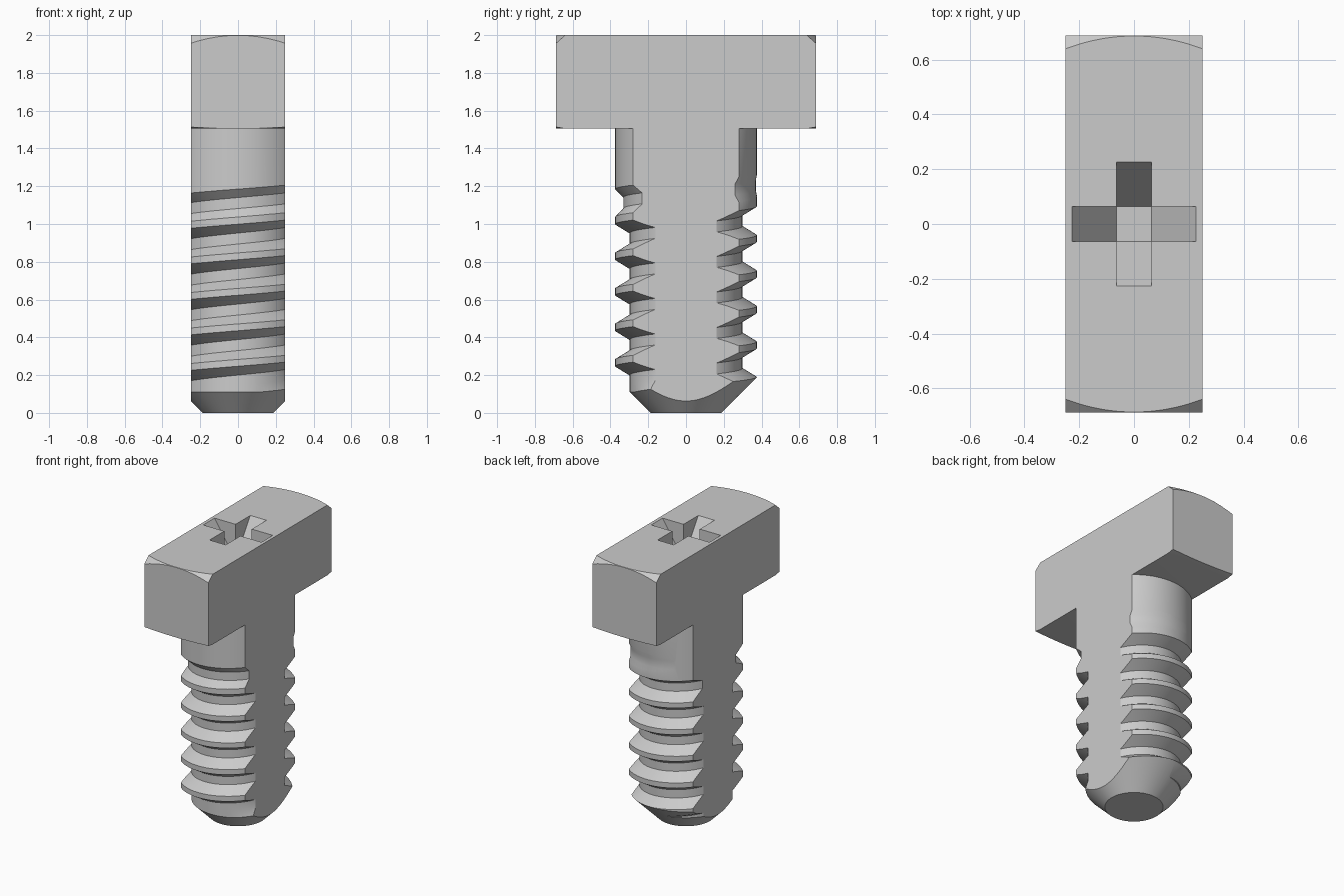
import bpy, bmesh, math

if "Cube" in bpy.data.objects:
    bpy.data.objects.remove(bpy.data.objects["Cube"], do_unlink=True)

SEG = 96
PITCH = 0.188
HALF = 0.25          # half thickness between the two flats
ROOT, CREST = 0.298, 0.38

steel = bpy.data.materials.new("plain grey")
steel.use_nodes = True
GREY = (0.6, 0.6, 0.6, 1)
steel.diffuse_color = GREY
steel.node_tree.nodes["Principled BSDF"].inputs["Base Color"].default_value = GREY


def finish(name, bm):
    bmesh.ops.recalc_face_normals(bm, faces=bm.faces)
    mesh = bpy.data.meshes.new(name)
    bm.to_mesh(mesh)
    bm.free()
    mesh.materials.append(steel)
    obj = bpy.data.objects.new(name, mesh)
    bpy.context.collection.objects.link(obj)
    return obj


def lathe(name, profile):
    """Solid of revolution with flat end caps, turned half a facet."""
    bm = bmesh.new()
    rings = []
    for r, z in profile:
        rings.append([bm.verts.new((r * math.cos(math.tau * (i + 0.5) / SEG),
                                    r * math.sin(math.tau * (i + 0.5) / SEG), z))
                      for i in range(SEG)])
    for a, b in zip(rings, rings[1:]):
        for i in range(SEG):
            j = (i + 1) % SEG
            bm.faces.new((a[i], a[j], b[j], b[i]))
    bm.faces.new(rings[0])
    bm.faces.new(rings[-1])
    return finish(name, bm)


def prism(name, outline, half, along_x):
    """Outline in a vertical plane, extruded both ways by half."""
    bm = bmesh.new()
    ends = [[bm.verts.new((u, s, z) if along_x else (s, u, z)) for u, z in outline]
            for s in (-half, half)]
    n = len(outline)
    for i in range(n):
        j = (i + 1) % n
        bm.faces.new((ends[0][i], ends[0][j], ends[1][j], ends[1][i]))
    for end in ends:
        bm.faces.new(end)
    return finish(name, bm)


def block(name, hy, z0, z1):
    return prism(name, [(-hy, z0), (hy, z0), (hy, z1), (-hy, z1)], HALF, False)


def ramp(value):
    return max(0.0, min(1.0, value))


def helical_core(name):
    """Right-hand thread that starts at the tip and fades out below the shank."""
    bm = bmesh.new()
    columns = []
    for i in range(SEG + 1):
        angle = math.tau * i / SEG
        col = []
        for turn in range(-3, 8):
            crest = 0.312 + PITCH * (turn + i / SEG)
            for dz in (-0.065, -0.015, 0.015, 0.065):
                if abs(dz) > 0.05:
                    groove = crest + math.copysign(PITCH / 2, dz)
                    r = CREST - (CREST - ROOT) * ramp((1.23 - groove) / 0.2)
                else:
                    r = ROOT + (CREST - ROOT) * ramp((crest - 0.09) / 0.08)
                col.append(bm.verts.new((r * math.cos(angle), r * math.sin(angle),
                                         crest + dz)))
        columns.append(col)
    for a, b in zip(columns, columns[1:]):
        for k in range(len(a) - 1):
            bm.faces.new((a[k], b[k], b[k + 1], a[k + 1]))
    bmesh.ops.remove_doubles(bm, verts=bm.verts, dist=0.0001)
    # close both open ends with fans to the axis
    rim = [e for e in bm.edges if e.is_boundary]
    low, high = bm.verts.new((0, 0, -0.2)), bm.verts.new((0, 0, 1.8))
    for e in rim:
        a, b = e.verts
        bm.faces.new((a, b, low if a.co.z < 0.8 else high))
    bmesh.ops.triangulate(bm, faces=bm.faces)
    return finish(name, bm)


def combine(target, tool, operation):
    mod = target.modifiers.new("cut", "BOOLEAN")
    mod.operation = operation
    mod.solver = "EXACT"
    mod.object = tool
    bpy.context.view_layer.objects.active = target
    bpy.ops.object.modifier_apply(modifier=mod.name)
    bpy.data.objects.remove(tool, do_unlink=True)


def seal_and_shade(obj):
    """Weld slivers, close any open flat and shade smooth with sharp edges."""
    bm = bmesh.new()
    bm.from_mesh(obj.data)
    bmesh.ops.remove_doubles(bm, verts=bm.verts, dist=0.00005)
    bmesh.ops.holes_fill(bm, edges=[e for e in bm.edges if e.is_boundary], sides=0)
    bmesh.ops.recalc_face_normals(bm, faces=bm.faces)
    bmesh.ops.triangulate(bm, faces=[f for f in bm.faces if len(f.verts) > 4])
    bm.to_mesh(obj.data)
    bm.free()
    bpy.ops.object.select_all(action="DESELECT")
    obj.select_set(True)
    bpy.context.view_layer.objects.active = obj
    bpy.ops.object.shade_smooth_by_angle(angle=math.radians(25))


# shank with a conical tip, two flats and a thread
shank = lathe("threaded_shank", [(0.187, 0), (0.375, 0.188), (0.375, 1.508)])
combine(shank, block("shank_flats", 1.0, -0.5, 2.5), "INTERSECT")
combine(shank, helical_core("thread_form"), "INTERSECT")
seal_and_shade(shank)

# flat-sided head with rounded chamfers on its two ends
head = lathe("head", [(0.686, 1.505), (0.73, 1.513), (0.76, 1.52),
                      (0.76, 1.93), (0.686, 2.0)])
combine(head, block("head_sides", 0.687, 1.4, 2.1), "INTERSECT")

# cross recess with tapering arms
taper = [(-0.063, 1.75), (0.063, 1.75), (0.227, 2.0),
         (0.227, 2.1), (-0.227, 2.1), (-0.227, 2.0)]
for along_x in (True, False):
    combine(head, prism("recess_arm", taper, 0.063, along_x), "DIFFERENCE")
seal_and_shade(head)
